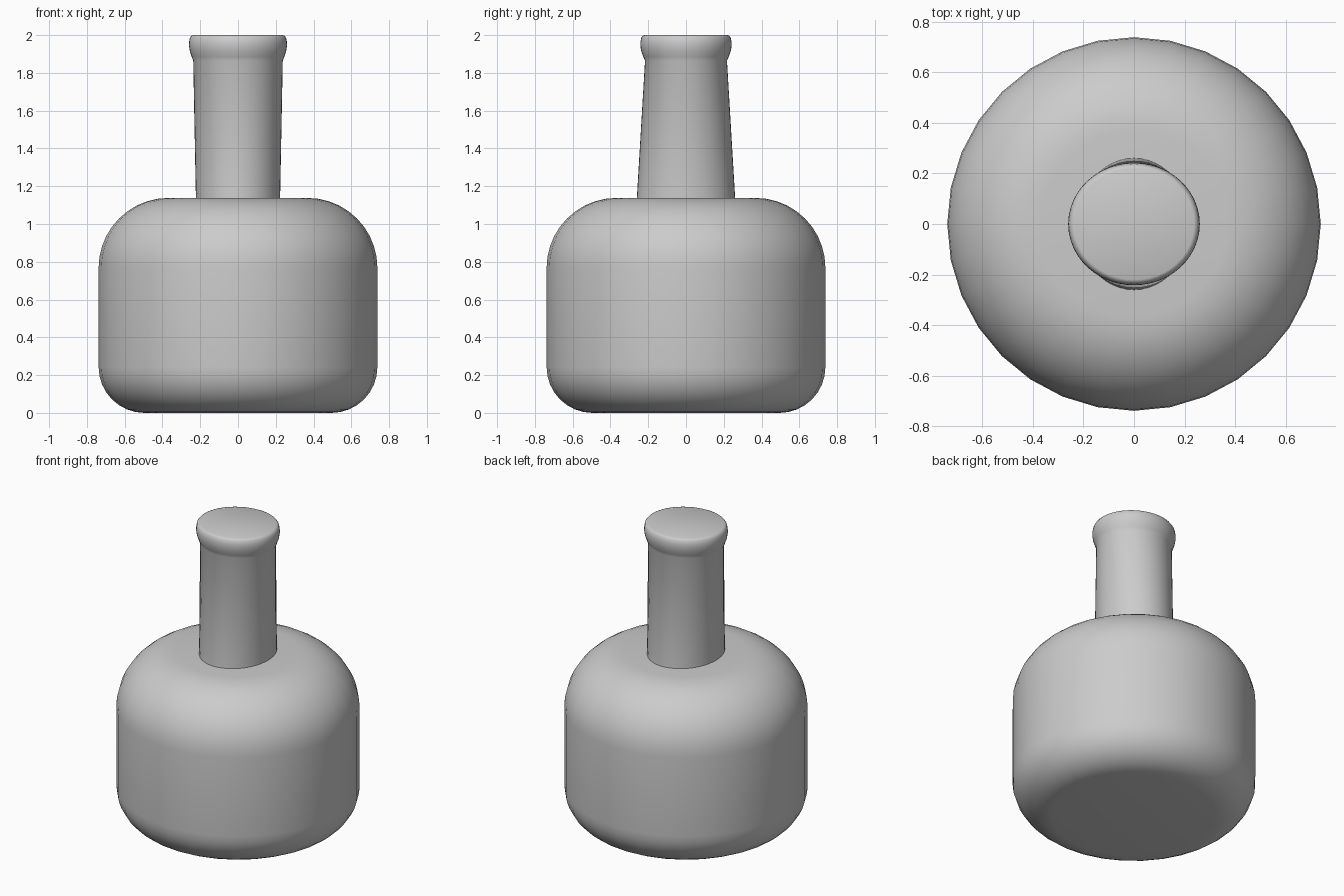
import bpy, bmesh
from math import sin, cos, pi, radians

if "Cube" in bpy.data.objects:
    bpy.data.objects.remove(bpy.data.objects["Cube"])


def arc(cr, cz, rad, a0, a1, n):
    """Profile points (rx, ry, z) along a circular arc."""
    pts = []
    for i in range(n + 1):
        a = radians(a0 + (a1 - a0) * i / n)
        r = cr + rad * cos(a)
        pts.append((r, r, cz + rad * sin(a)))
    return pts


def loft(name, rings, sides):
    """Closed solid through stacked elliptical rings."""
    bm = bmesh.new()
    loops = [[bm.verts.new((rx * cos(2 * pi * k / sides), ry * sin(2 * pi * k / sides), z))
              for k in range(sides)] for rx, ry, z in rings]
    for a, b in zip(loops, loops[1:]):
        for k in range(sides):
            j = (k + 1) % sides
            bm.faces.new((a[k], a[j], b[j], b[k]))
    bm.faces.new(loops[0][::-1])
    bm.faces.new(loops[-1])
    mesh = bpy.data.meshes.new(name)
    bm.to_mesh(mesh)
    bm.free()
    ob = bpy.data.objects.new(name, mesh)
    bpy.context.collection.objects.link(ob)
    bpy.context.view_layer.objects.active = ob
    ob.select_set(True)
    bpy.ops.object.shade_smooth_by_angle(angle=radians(40))
    ob.select_set(False)
    return ob


# Squat round body with a small bottom and a large shoulder rounding
loft("bottle_body",
     arc(0.495, 0.243, 0.243, -90, 0, 8) + arc(0.368, 0.768, 0.37, 0, 90, 10), 32)

# Slightly oval neck, ending in a rolled lip with a flat top
loft("bottle_neck", [
    (0.222, 0.262, 1.10),
    (0.223, 0.260, 1.14),
    (0.237, 0.217, 1.865),
    (0.245, 0.226, 1.885),
    (0.255, 0.237, 1.915),
    (0.260, 0.242, 1.945),
    (0.259, 0.241, 1.965),
    (0.255, 0.237, 1.985),
    (0.247, 0.229, 1.996),
    (0.237, 0.220, 2.0),
], 48)
